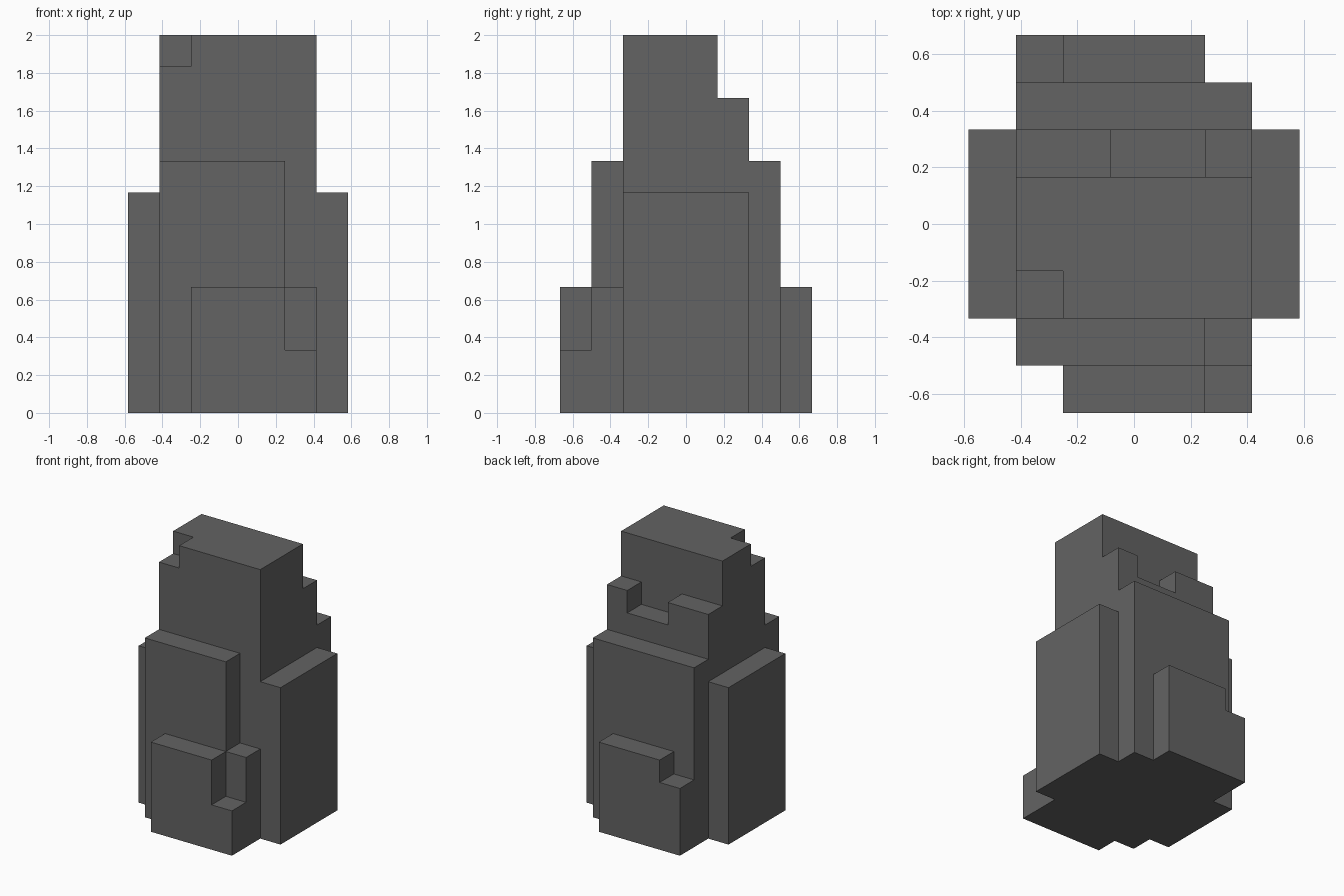
import bpy, bmesh
from itertools import product
from mathutils import Vector

if "Cube" in bpy.data.objects:
    bpy.data.objects.remove(bpy.data.objects["Cube"])

U = 1 / 6  # one block unit; the model is 12 units tall

grey = bpy.data.materials.new("dark_grey")
grey.diffuse_color = (0.125, 0.125, 0.125, 1)
grey.use_nodes = True
grey.node_tree.nodes["Principled BSDF"].inputs["Base Color"].default_value = grey.diffuse_color


def box(x0, x1, y0, y1, z0, z1):
    """Set of unit cells filling a box; each cell is named by its centre."""
    nx, ny, nz = round(x1 - x0), round(y1 - y0), round(z1 - z0)
    return {(x0 + i + .5, y0 + j + .5, z0 + k + .5)
            for i, j, k in product(range(nx), range(ny), range(nz))}


parts = {
    # tall core with a notch in the front left top corner
    "core": box(-2.5, 2.5, -2, 1, 0, 12) - box(-2.5, -1.5, -2, -1, 11, 12),
    # back steps, getting lower outwards
    "back_upper_step": box(-2.5, 2.5, 1, 2, 0, 10) - box(-.5, 1.5, 1, 2, 9, 10),
    "back_middle_step": box(-2.5, 2.5, 2, 3, 0, 8),
    "back_lower_step": box(-2.5, 1.5, 3, 4, 0, 4) - box(-2.5, -1.5, 3, 4, 3, 4),
    # front steps
    "front_middle_step": box(-2.5, 1.5, -3, -2, 0, 8) | box(1.5, 2.5, -3, -2, 0, 4),
    "front_lower_step": box(-1.5, 2.5, -4, -3, 0, 4) - box(1.5, 2.5, -4, -3, 2, 4),
    # side slabs
    "right_slab": box(2.5, 3.5, -2, 2, 0, 7),
    "left_slab": box(-3.5, -2.5, -2, 2, 0, 7),
}
solid = set().union(*parts.values())


def build(name, cells):
    """Make a part from its cells, keeping only faces on the outside."""
    bm = bmesh.new()
    for c in sorted(cells):
        for axis, s in product(range(3), (-1, 1)):
            n = Vector((0, 0, 0))
            n[axis] = s
            if tuple(Vector(c) + n) in solid:
                continue
            a = Vector((0, 0, 0))
            a[(axis + 1) % 3] = .5
            b = n.cross(a)
            mid = Vector(c) + n * .5
            bm.faces.new([bm.verts.new((mid + d) * U)
                          for d in (-a - b, a - b, a + b, b - a)])
    bmesh.ops.remove_doubles(bm, verts=bm.verts, dist=1e-4)
    bmesh.ops.dissolve_limit(bm, angle_limit=.01, verts=bm.verts, edges=bm.edges)
    mesh = bpy.data.meshes.new(name)
    bm.to_mesh(mesh)
    bm.free()
    mesh.materials.append(grey)
    bpy.context.collection.objects.link(bpy.data.objects.new(name, mesh))


for name, cells in parts.items():
    build(name, cells)
